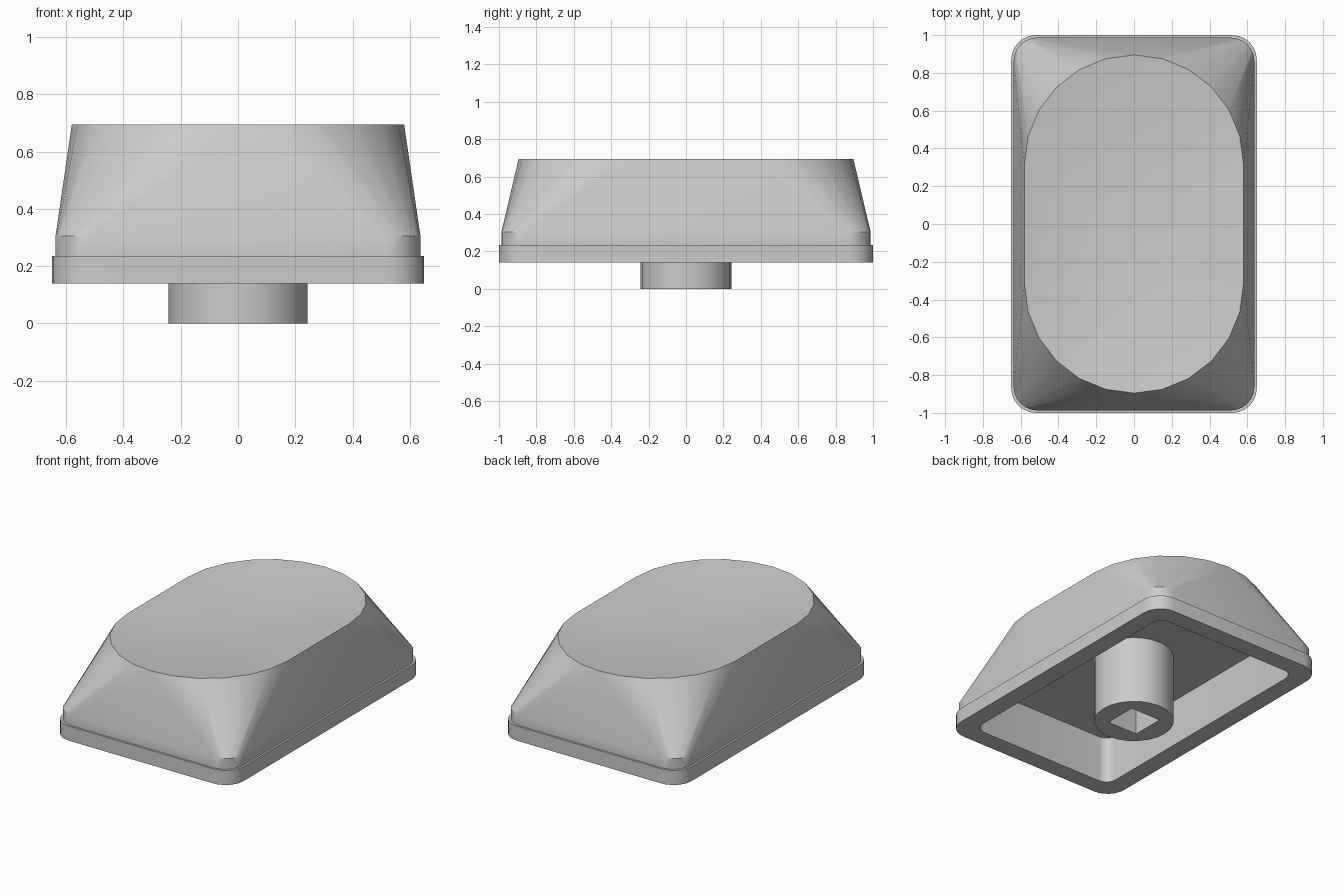
import bpy, bmesh
from math import sin, cos, pi, radians

if "Cube" in bpy.data.objects:
    bpy.data.objects.remove(bpy.data.objects["Cube"], do_unlink=True)

STEPS = 6  # segments per rounded corner

grey = bpy.data.materials.new("light_grey_plastic")
grey.use_nodes = True
colour = (0.6, 0.6, 0.6, 1)
grey.diffuse_color = colour
grey.node_tree.nodes["Principled BSDF"].inputs["Base Color"].default_value = colour


def outline(hx, hy, r, z, scale=1.0):
    """Rounded rectangle; every outline has the same point count."""
    points = []
    for corner, (sx, sy) in enumerate([(1, 1), (-1, 1), (-1, -1), (1, -1)]):
        for i in range(STEPS + 1):
            a = (corner + i / STEPS) * pi / 2
            points.append((scale * (sx * (hx - r) + r * cos(a)),
                           scale * (sy * (hy - r) + r * sin(a)), z))
    return points


def loft(name, outlines):
    """Skin a stack of outlines and close both ends."""
    bm = bmesh.new()
    rings = [[bm.verts.new(p) for p in o] for o in outlines]
    for low, high in zip(rings, rings[1:]):
        for i in range(len(low)):
            j = (i + 1) % len(low)
            bm.faces.new((low[i], low[j], high[j], high[i]))
    bm.faces.new(rings[0][::-1])
    bm.faces.new(rings[-1])
    bmesh.ops.remove_doubles(bm, verts=bm.verts, dist=0.0005)
    bmesh.ops.recalc_face_normals(bm, faces=bm.faces)
    mesh = bpy.data.meshes.new(name)
    bm.to_mesh(mesh)
    bm.free()
    mesh.materials.append(grey)
    obj = bpy.data.objects.new(name, mesh)
    bpy.context.collection.objects.link(obj)
    bpy.ops.object.select_all(action="DESELECT")
    obj.select_set(True)
    bpy.context.view_layer.objects.active = obj
    bpy.ops.object.shade_smooth_by_angle(angle=radians(30))
    return obj


# Cap shell: cavity, rim, ledge, sloping body and a shallow dished top
TOP, DISH = 0.695, 0.05
shell = [
    outline(0.53, 0.88, 0.07, 0.45),
    outline(0.53, 0.88, 0.07, 0.14),
    outline(0.65, 1.0, 0.13, 0.14),
    outline(0.65, 1.0, 0.13, 0.235),
    outline(0.637, 0.987, 0.125, 0.235),
    outline(0.637, 0.987, 0.125, 0.305),
]
for k in range(8):
    s = 1 - k / 8
    shell.append(outline(0.58, 0.895, 0.58, TOP - DISH * (1 - s * s), s))
loft("cap_shell", shell)

# Round stem with a square socket
R, SOCKET = 0.243, 0.11
loft("stem", [
    outline(R, R, R, 0.46),
    outline(R, R, R, 0),
    outline(SOCKET, SOCKET, 0, 0),
    outline(SOCKET, SOCKET, 0, 0.35),
])
